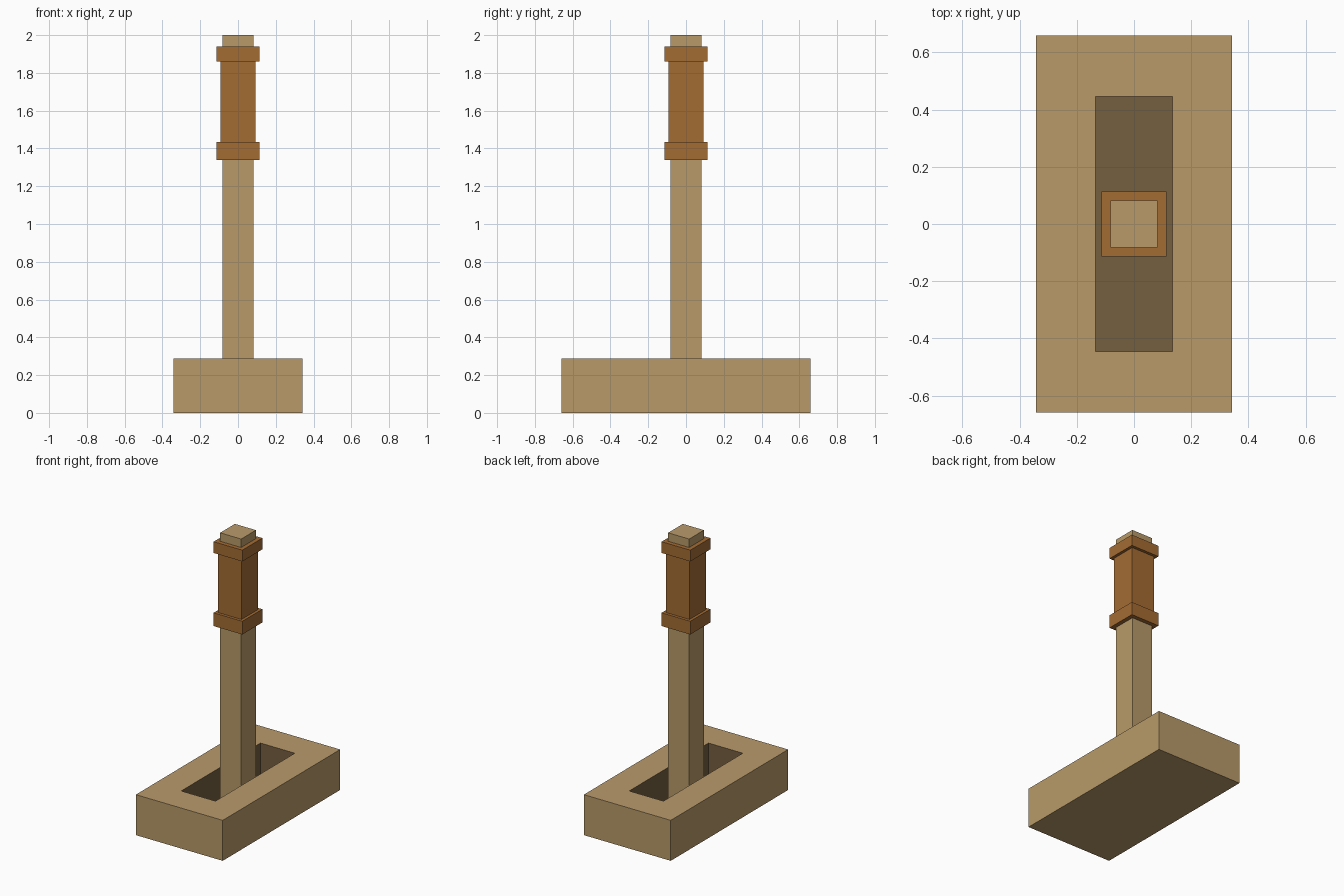
import bpy, bmesh

if "Cube" in bpy.data.objects:
    bpy.data.objects.remove(bpy.data.objects["Cube"])


def material(name, rgb):
    def lin(c):
        c /= 255
        return c / 12.92 if c <= 0.04045 else ((c + 0.055) / 1.055) ** 2.4
    m = bpy.data.materials.new(name)
    m.diffuse_color = (*[lin(c) for c in rgb], 1)
    m.use_nodes = True
    m.node_tree.nodes["Principled BSDF"].inputs["Base Color"].default_value = m.diffuse_color
    return m


wood = material("light_wood", (184, 154, 106))
dark = material("dark_recess", (117, 95, 64))
leather = material("brown_wrap", (164, 108, 52))


def box(name, hx, hy, z0, z1, mats):
    """Box centred on x and y, returned as an object with an open bmesh."""
    bm = bmesh.new()
    bmesh.ops.create_cube(bm, size=2)
    for v in bm.verts:
        v.co = (v.co.x * hx, v.co.y * hy, z0 if v.co.z < 0 else z1)
    me = bpy.data.meshes.new(name)
    for m in mats:
        me.materials.append(m)
    ob = bpy.data.objects.new(name, me)
    bpy.context.collection.objects.link(ob)
    return ob, bm


def finish(ob, bm):
    bm.normal_update()
    bm.to_mesh(ob.data)
    bm.free()


# Base block with a dark slot sunk into its top
HX, HY, TOP, FLOOR = 0.342, 0.66, 0.288, 0.04
SX, SY = 0.135, 0.446
base, bm = box("base", HX, HY, 0, TOP, [wood, dark])
bm.normal_update()
top = max(bm.faces, key=lambda f: f.calc_center_median().z)
bmesh.ops.inset_individual(bm, faces=[top], thickness=0.1)
for v in top.verts:
    v.co.x = SX if v.co.x > 0 else -SX
    v.co.y = SY if v.co.y > 0 else -SY
res = bmesh.ops.extrude_discrete_faces(bm, faces=[top])
floor = res["faces"][0]
for v in floor.verts:
    v.co.z = FLOOR
for f in {f for v in floor.verts for f in v.link_faces}:
    f.material_index = 1
finish(base, bm)

# Square post standing in the slot
finish(*box("post", 0.083, 0.083, FLOOR, 2.0, [wood]))

# Wrapped grip with a collar at each end
for name, h, z0, z1 in (("grip", 0.0925, 1.434, 1.86),
                        ("lower_collar", 0.113, 1.34, 1.434),
                        ("upper_collar", 0.113, 1.86, 1.94)):
    finish(*box(name, h, h, z0, z1, [leather]))
